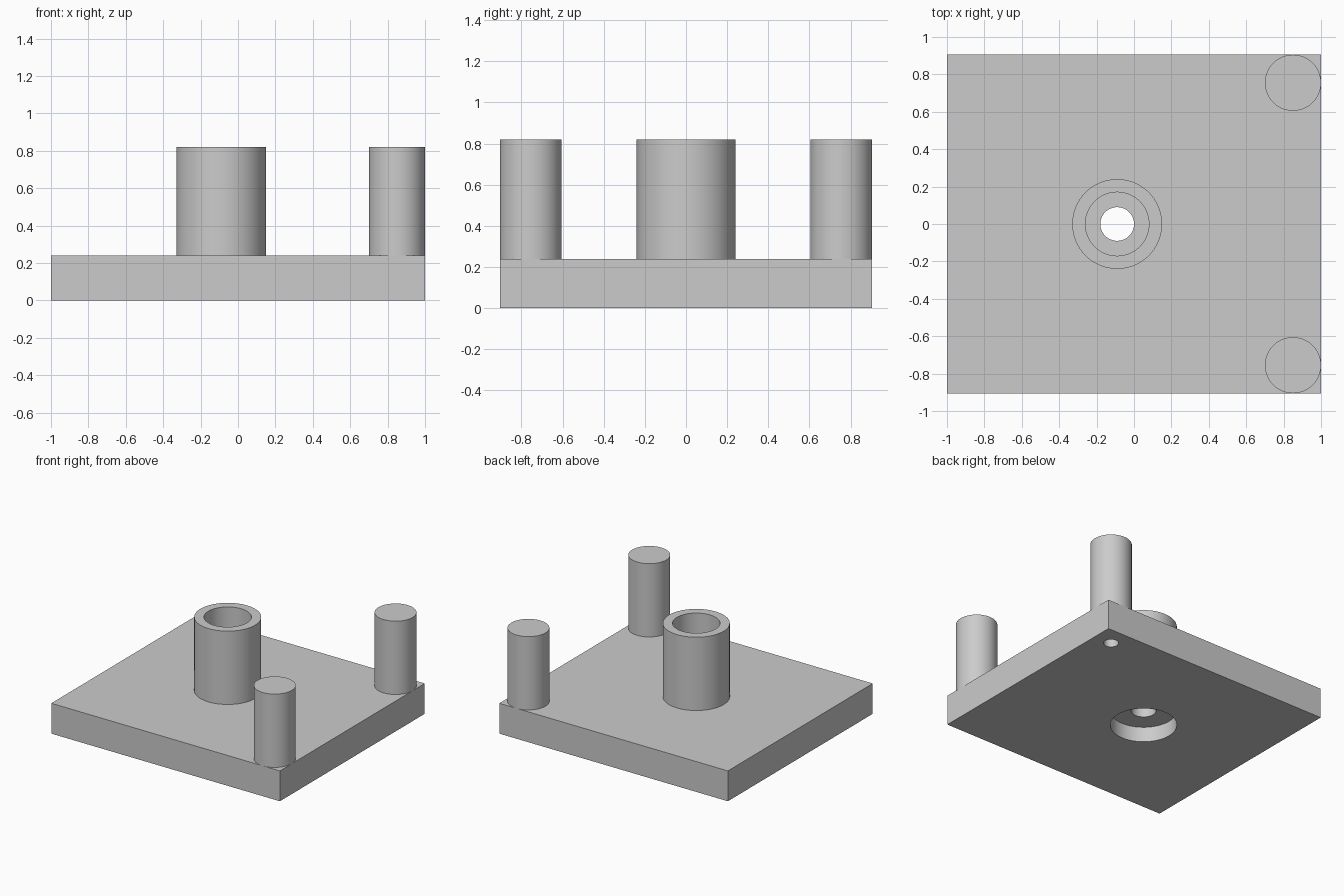
import bpy
import bmesh
import math

SEGMENTS = 96
PLATE_TOP, POST_TOP = 0.24, 0.82
BOSS_X = -0.09
PIN_X, PIN_Y, PIN_R = 0.85, 0.755, 0.15

default = bpy.data.objects.get("Cube")
if default:
    bpy.data.objects.remove(default, do_unlink=True)

# Single plain grey
grey = bpy.data.materials.new("plain_grey")
grey.use_nodes = True
colour = (0.6, 0.6, 0.6, 1)
grey.diffuse_color = colour
grey.node_tree.nodes["Principled BSDF"].inputs["Base Color"].default_value = colour


def finish(obj, name):
    obj.name = name
    obj.data.materials.clear()
    obj.data.materials.append(grey)
    bpy.ops.object.select_all(action="DESELECT")
    obj.select_set(True)
    bpy.context.view_layer.objects.active = obj
    bpy.ops.object.shade_smooth_by_angle(angle=math.radians(30))
    return obj


def cylinder(x, y, radius, low, high):
    bpy.ops.mesh.primitive_cylinder_add(
        vertices=SEGMENTS, radius=radius, depth=high - low,
        location=(x, y, (low + high) / 2))
    return bpy.context.object


def drill(target, x, y, radius, low, high):
    cutter = cylinder(x, y, radius, low, high)
    cutter.hide_render = True
    mod = target.modifiers.new("hole", "BOOLEAN")
    mod.operation, mod.solver, mod.object = "DIFFERENCE", "EXACT", cutter
    bpy.context.view_layer.objects.active = target
    bpy.ops.object.modifier_apply(modifier=mod.name)
    bpy.data.objects.remove(cutter, do_unlink=True)


# Base plate: through hole, counterbore below, and one small corner hole
bpy.ops.mesh.primitive_cube_add(size=1, location=(0, 0, PLATE_TOP / 2))
plate = bpy.context.object
plate.scale = (2, 1.81, PLATE_TOP)
bpy.ops.object.transform_apply(location=True, scale=True)
drill(plate, BOSS_X, 0, 0.24, -0.1, 0.12)
drill(plate, BOSS_X, 0, 0.09, -0.1, 0.4)
drill(plate, PIN_X, PIN_Y, 0.054, -0.1, 0.4)
finish(plate, "base_plate")

# Hollow boss: spin a rectangular wall section round its axis
bm = bmesh.new()
section = [(0.17, PLATE_TOP), (0.24, PLATE_TOP), (0.24, POST_TOP), (0.17, POST_TOP)]
verts = [bm.verts.new((r, 0, z)) for r, z in section]
edges = [bm.edges.new((verts[i - 1], verts[i])) for i in range(len(verts))]
bmesh.ops.spin(bm, geom=verts + edges, cent=(0, 0, 0), axis=(0, 0, 1),
               angle=math.tau, steps=SEGMENTS, use_merge=True)
bmesh.ops.remove_doubles(bm, verts=bm.verts, dist=0.0001)
bmesh.ops.recalc_face_normals(bm, faces=bm.faces)
mesh = bpy.data.meshes.new("hollow_boss")
bm.to_mesh(mesh)
bm.free()
boss = bpy.data.objects.new("hollow_boss", mesh)
boss.location.x = BOSS_X
bpy.context.collection.objects.link(boss)
finish(boss, "hollow_boss")

# Solid corner pins
for side, name in ((-1, "front_pin"), (1, "back_pin")):
    finish(cylinder(PIN_X, side * PIN_Y, PIN_R, PLATE_TOP, POST_TOP), name)
